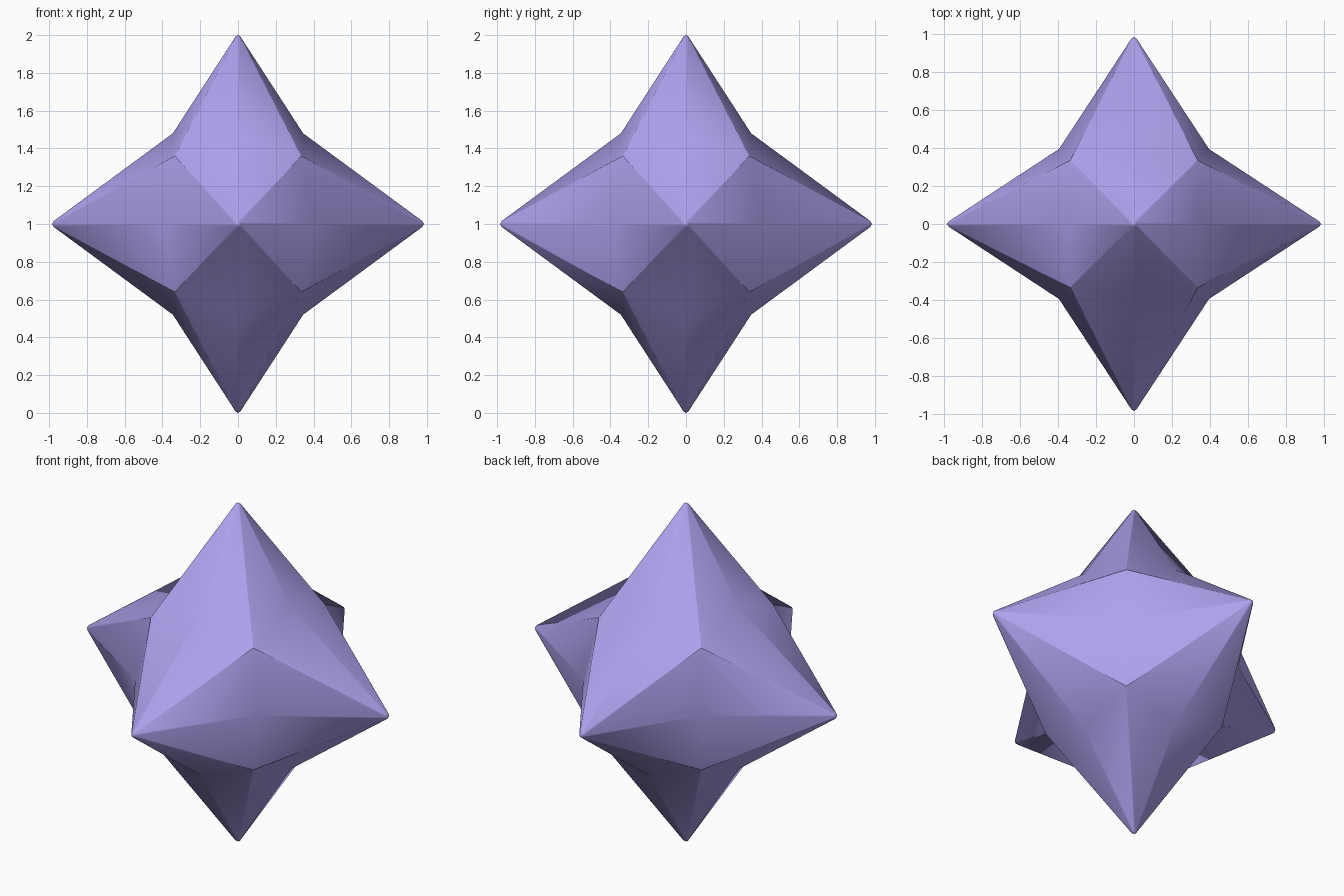
import bpy, bmesh
from mathutils import Vector

if "Cube" in bpy.data.objects:
    bpy.data.objects.remove(bpy.data.objects["Cube"])

TIP = (0.985, 0.985, 1.0)                    # reach of the spikes along x, y, z
RING = [(1, 0), (1, 1), (0, 1), (-1, 1), (-1, 0), (-1, -1), (0, -1), (1, -1)]


def waist_point(s):
    """Point where neighbouring spikes meet, for a direction of -1/0/1 signs."""
    if 0 not in s:
        size = (0.335, 0.335, 0.36)          # middle of an octant face
    elif s[2] == 0:
        size = (0.395, 0.395, 0)             # notch between two horizontal spikes
    else:
        size = (0.345, 0.345, 0.48)          # notch below a vertical spike
    return Vector([a * b for a, b in zip(s, size)])


def add_spike(bm, axis, sign):
    """Eight-sided spike with a slightly blunt tip."""
    b, c = [i for i in range(3) if i != axis]
    tip = Vector((0, 0, 0))
    tip[axis] = sign * TIP[axis]
    base = []
    for u, v in RING:
        s = [0, 0, 0]
        s[axis], s[b], s[c] = sign, u, v
        base.append(waist_point(s))
    lower = [bm.verts.new(p) for p in base]
    upper = [bm.verts.new(p.lerp(tip * 1.012, 0.965)) for p in base]
    top = bm.verts.new(tip)
    for i in range(8):
        j = (i + 1) % 8
        bm.faces.new((lower[i], lower[j], upper[j], upper[i]))
        bm.faces.new((upper[i], upper[j], top))


# Six spikes joined into one closed star
bm = bmesh.new()
for axis in range(3):
    for sign in (-1, 1):
        add_spike(bm, axis, sign)
bmesh.ops.remove_doubles(bm, verts=bm.verts, dist=0.0005)
bmesh.ops.recalc_face_normals(bm, faces=bm.faces)
bmesh.ops.translate(bm, verts=bm.verts, vec=(0, 0, 1))

mesh = bpy.data.meshes.new("six_pointed_star")
bm.to_mesh(mesh)
bm.free()
star = bpy.data.objects.new("six_pointed_star", mesh)
bpy.context.collection.objects.link(star)

# Lavender surface
mat = bpy.data.materials.new("lavender")
mat.diffuse_color = (0.42, 0.36, 0.85, 1)
mat.use_nodes = True
mat.node_tree.nodes["Principled BSDF"].inputs["Base Color"].default_value = mat.diffuse_color
mesh.materials.append(mat)

# Soft shading with crisp ridges
bpy.context.view_layer.objects.active = star
star.select_set(True)
bpy.ops.object.shade_smooth_by_angle(angle=0.7)
